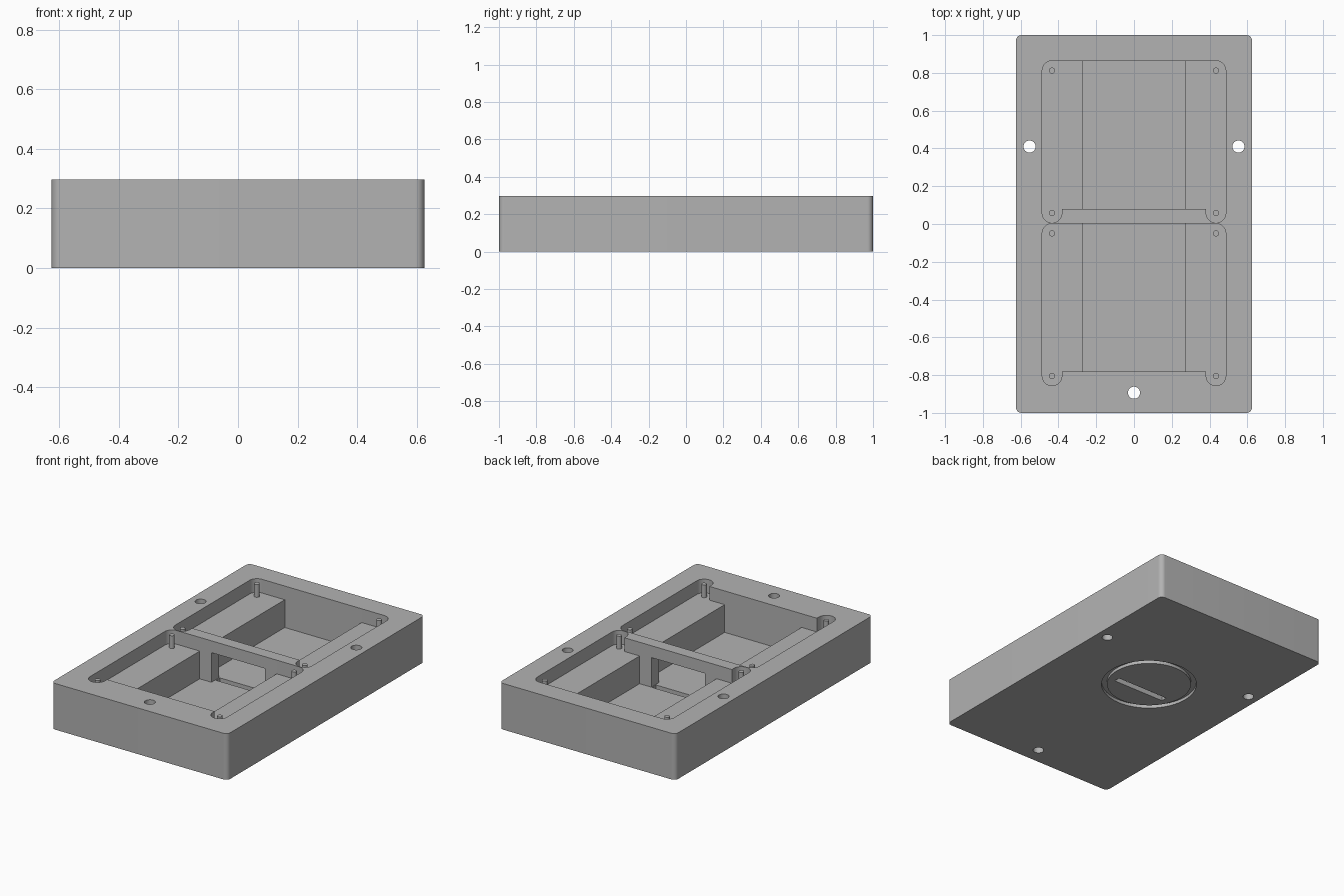
import bpy, bmesh
from math import cos, sin, radians

cube = bpy.data.objects.get("Cube")
if cube:
    bpy.data.objects.remove(cube, do_unlink=True)

TOP, SHELF, FLOOR = 0.296, 0.208, 0.03
PITCH = 0.862              # distance between the two bays
PEG_X, PEG_Y = 0.434, (0.058, 0.812)
EAR = 0.052

grey = bpy.data.materials.new("plain_grey")
grey.use_nodes = True
colour = (0.45, 0.45, 0.45, 1)
grey.diffuse_color = colour
grey.node_tree.nodes["Principled BSDF"].inputs["Base Color"].default_value = colour


def arc(cx, cy, r, start, end, steps=12):
    angles = [radians(start + (end - start) * i / steps) for i in range(steps + 1)]
    return [(cx + r * cos(a), cy + r * sin(a)) for a in angles]


def circle(cx, cy, r, steps=48):
    return arc(cx, cy, r, 0, 360, steps)[:-1]


def rect(x0, x1, y0, y1):
    return [(x0, y0), (x1, y0), (x1, y1), (x0, y1)]


def prism(name, outline, z0, z1):
    """Extrude a flat outline from z0 to z1."""
    bm = bmesh.new()
    face = bm.faces.new([bm.verts.new((x, y, z0)) for x, y in outline])
    made = bmesh.ops.extrude_face_region(bm, geom=[face])["geom"]
    verts = [g for g in made if isinstance(g, bmesh.types.BMVert)]
    bmesh.ops.translate(bm, verts=verts, vec=(0, 0, z1 - z0))
    bmesh.ops.recalc_face_normals(bm, faces=bm.faces)
    mesh = bpy.data.meshes.new(name)
    bm.to_mesh(mesh)
    bm.free()
    mesh.materials.append(grey)
    obj = bpy.data.objects.new(name, mesh)
    bpy.context.collection.objects.link(obj)
    return obj


def activate(obj):
    bpy.ops.object.select_all(action="DESELECT")
    obj.select_set(True)
    bpy.context.view_layer.objects.active = obj


def cut(target, cutter):
    cutter.hide_render = True
    mod = target.modifiers.new("cut", "BOOLEAN")
    mod.operation, mod.solver, mod.object = "DIFFERENCE", "EXACT", cutter
    activate(target)
    bpy.ops.object.modifier_apply(modifier=mod.name)
    bpy.data.objects.remove(cutter, do_unlink=True)


# Rounded block
W, L, R = 0.625, 1.0, 0.03
outline = (arc(W - R, L - R, R, 0, 90) + arc(R - W, L - R, R, 90, 180)
           + arc(R - W, R - L, R, 180, 270) + arc(W - R, R - L, R, 270, 360))
body = prism("case_body", outline, 0, TOP)

# Two bays: a shallow eared recess with a deep well in the middle
for bay in (0, 1):
    dy = -PITCH * bay
    half = ([(PEG_X - EAR, 0.08 + dy)]
            + arc(PEG_X, PEG_Y[0] + dy, EAR, 180, 360, 24)
            + arc(PEG_X, PEG_Y[1] + dy, EAR, 0, 90))
    recess = half + [(-x, y) for x, y in reversed(half)]
    cut(body, prism("recess_cutter", recess, SHELF, TOP + 0.1))
    well = rect(-0.273, 0.273, 0.08 + dy, PEG_Y[1] + EAR + dy)
    cut(body, prism("well_cutter", well, FLOOR, TOP + 0.1))

# Window through the dividing wall, with a slot in the base below it
cut(body, prism("window_cutter", rect(-0.19, 0.19, -0.02, 0.1), FLOOR, 0.22))
cut(body, prism("slot_cutter", rect(-0.185, 0.185, 0.04, 0.08), -0.1, 0.06))

# Ring groove underneath
groove = prism("groove_cutter", circle(0, 0.14, 0.285, 64), -0.1, 0.02)
cut(groove, prism("groove_core", circle(0, 0.14, 0.252, 64), -0.2, 0.1))
cut(body, groove)

# Screw holes
for x, y in ((-0.553, 0.41), (0.553, 0.41), (0, -0.893)):
    cut(body, prism("hole_cutter", circle(x, y, 0.032, 32), -0.1, TOP + 0.1))

activate(body)
bpy.ops.object.shade_smooth_by_angle(angle=radians(30))

# Locating pegs
for bay in (0, 1):
    for end, y in zip(("front", "back"), PEG_Y):
        for side, x in (("left", PEG_X), ("right", -PEG_X)):
            name = f"peg_{('rear_bay', 'front_bay')[bay]}_{end}_{side}"
            peg = prism(name, circle(x, y - PITCH * bay, 0.016, 24), SHELF - 0.01, 0.29)
            activate(peg)
            bpy.ops.object.shade_smooth_by_angle(angle=radians(30))
